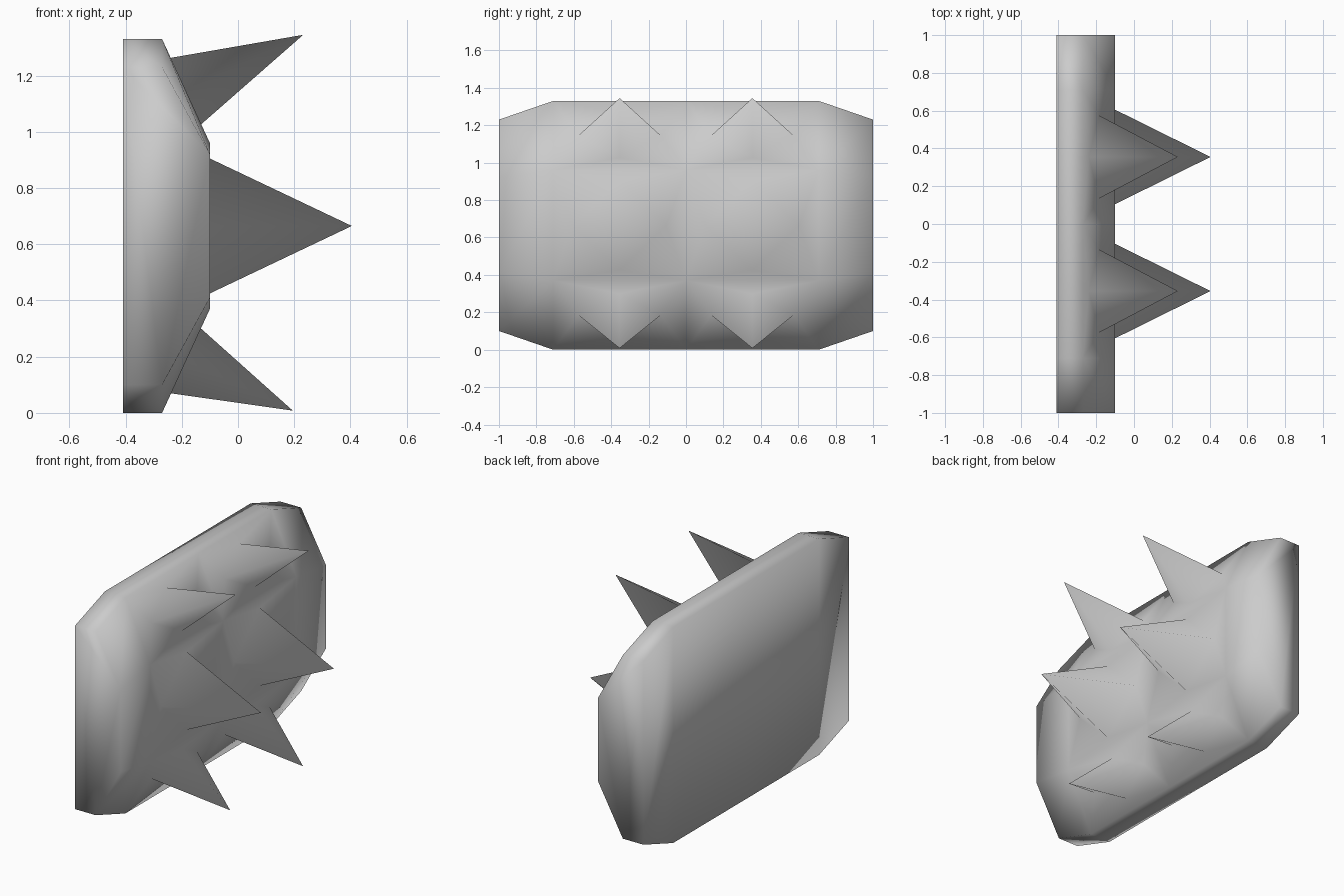
import bpy, bmesh
from mathutils import Vector

if "Cube" in bpy.data.objects:
    bpy.data.objects.remove(bpy.data.objects["Cube"])

# Cross-sections (x, z) of the plate: middle and narrowed ends
MID = [(-0.41, 0), (-0.27, 0), (-0.10, 0.37), (-0.10, 0.96), (-0.27, 1.33), (-0.41, 1.33)]
END = [(-0.41, 0.10), (-0.27, 0.10), (-0.10, 0.41), (-0.10, 0.92), (-0.27, 1.23), (-0.41, 1.23)]
SECTIONS = [(-1, END), (-0.71, MID), (0, MID), (0.71, MID), (1, END)]

# Spikes per profile band: tip x, tip z, half width along y, half width along slope
SPIKES = {1: (0.195, 0.008, 0.22, 0.127),
          2: (0.405, 0.665, 0.25, 0.24),
          3: (0.232, 1.345, 0.22, 0.13)}

bm = bmesh.new()
rings = [[bm.verts.new((x, y, z)) for x, z in prof] for y, prof in SECTIONS]


def spike_cell(p, tip_x, tip_z, half_y, half_s):
    """Fill a quad with a diamond base rising to a spike."""
    c = sum((v.co for v in p), Vector()) / 4
    u = (p[3].co - p[0].co).normalized() * half_s
    w = Vector((0, half_y, 0))
    d = [bm.verts.new(c + o) for o in (-u, w, u, -w)]
    tip = bm.verts.new((tip_x, c.y, tip_z))
    for m in range(4):
        n = (m + 1) % 4
        bm.faces.new((p[m], p[n], d[m]))
        bm.faces.new((p[n], d[n], d[m]))
        bm.faces.new((d[m], d[n], tip))


# Plate skin, with spikes on the inner front cells
for i in range(4):
    a, b = rings[i], rings[i + 1]
    for k in range(6):
        n = (k + 1) % 6
        quad = (a[k], b[k], b[n], a[n])
        if i in (1, 2) and k in SPIKES:
            spike_cell(quad, *SPIKES[k])
        else:
            bm.faces.new(quad)

# End caps
bm.faces.new(rings[0])
bm.faces.new(rings[-1])

bmesh.ops.recalc_face_normals(bm, faces=bm.faces)
for f in bm.faces:
    f.smooth = True
mesh = bpy.data.meshes.new("spiked_plate")
bm.to_mesh(mesh)
bm.free()
bpy.context.collection.objects.link(bpy.data.objects.new("spiked_plate", mesh))
